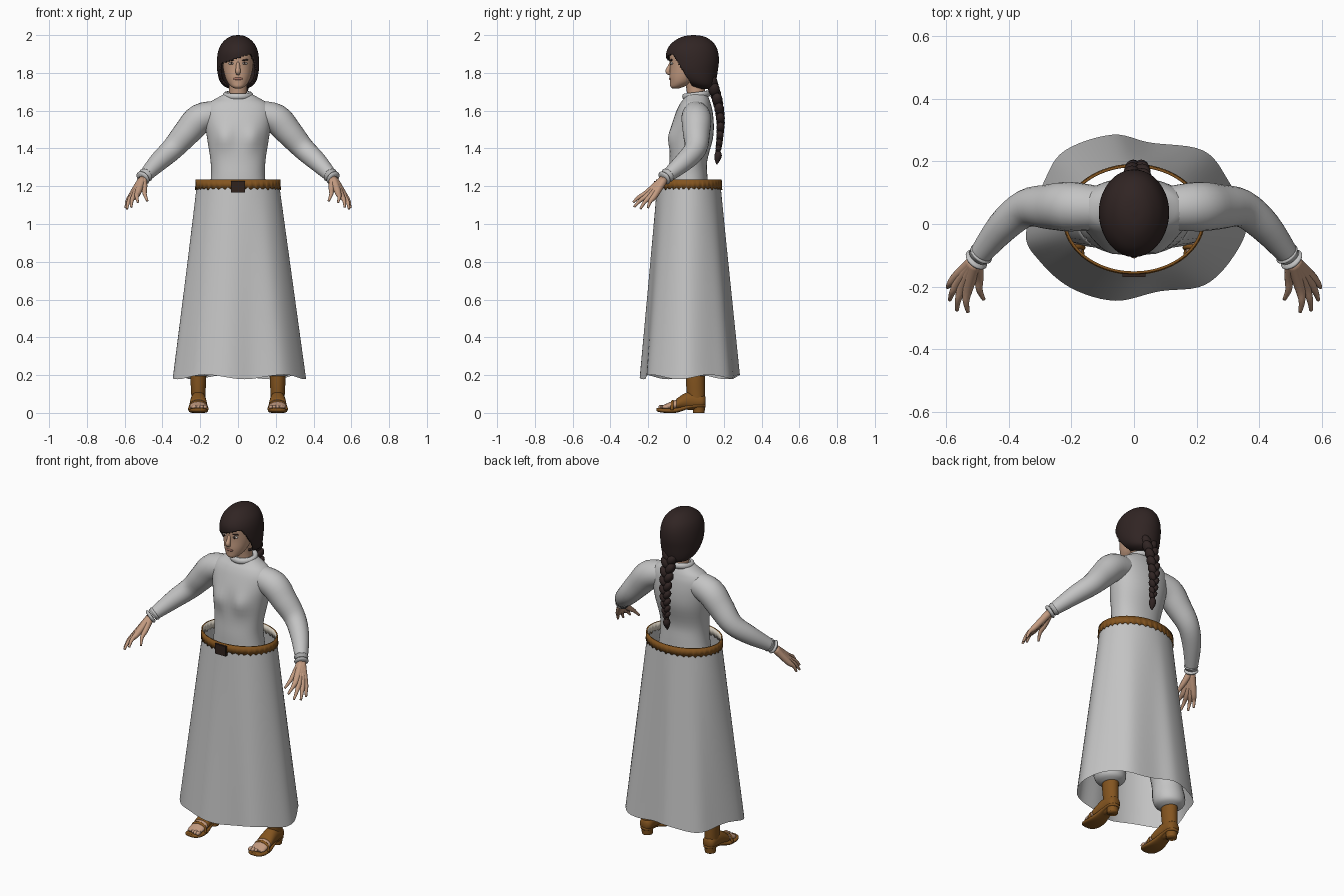
import bpy, bmesh, math
from mathutils import Vector, Matrix

if "Cube" in bpy.data.objects:
    bpy.data.objects.remove(bpy.data.objects["Cube"])

TAU = 2 * math.pi


def material(name, *rgb):
    m = bpy.data.materials.new(name)
    m.diffuse_color = (*rgb, 1)
    m.use_nodes = True
    m.node_tree.nodes["Principled BSDF"].inputs["Base Color"].default_value = m.diffuse_color
    return m


CLOTH = material("grey cloth", 0.55, 0.55, 0.55)
SKIN = material("skin", 0.55, 0.33, 0.22)
HAIR = material("dark brown hair", 0.03, 0.018, 0.017)
LEATHER = material("brown leather", 0.23, 0.09, 0.014)
LINING = material("cream lining", 0.72, 0.66, 0.56)
BUCKLE = material("dark buckle", 0.03, 0.016, 0.012)
LIP = material("lips", 0.36, 0.16, 0.12)
EYE = material("eye white", 0.7, 0.66, 0.62)


def finish(name, bm, mat, smooth=True):
    bmesh.ops.recalc_face_normals(bm, faces=bm.faces)
    me = bpy.data.meshes.new(name)
    for f in bm.faces:
        f.smooth = smooth
    bm.to_mesh(me)
    bm.free()
    me.materials.append(mat)
    ob = bpy.data.objects.new(name, me)
    bpy.context.collection.objects.link(ob)
    return ob


def spline(pts, n=4, closed=False):
    """Catmull-Rom through tuples of any length."""
    out, k = [], len(pts)
    get = (lambda i: pts[i % k]) if closed else (lambda i: pts[max(0, min(k - 1, i))])
    for i in range(k if closed else k - 1):
        p = [get(i + j) for j in (-1, 0, 1, 2)]
        for s in range(n):
            t = s / n
            out.append(tuple(0.5 * (2 * b + (c - a) * t + (2 * a - 5 * b + 4 * c - d) * t * t
                                    + (3 * b - a - 3 * c + d) * t ** 3) for a, b, c, d in zip(*p)))
    return out if closed else out + [tuple(pts[-1])]


def skin_rows(name, rows, mat, caps=True, wrap=False):
    """Surface through closed rows of points."""
    bm = bmesh.new()
    vs = [[bm.verts.new(p) for p in r] for r in rows]
    n = len(rows[0])
    for a, b in zip(vs, vs[1:] + (vs[:1] if wrap else [])):
        for i in range(n):
            bm.faces.new((a[i], a[(i + 1) % n], b[(i + 1) % n], b[i]))
    if caps:
        bm.faces.new(vs[0])
        bm.faces.new(vs[-1])
    return finish(name, bm, mat)


def loft(name, rings, mat, axis="z", seg=32, power=1.0, warp=None):
    """Rings are (position, x centre, x radius, other centre, other radius)."""
    rows = []
    for t, cx, rx, cb, rb in spline(rings):
        row = []
        for i in range(seg):
            c, s = math.cos(TAU * i / seg), math.sin(TAU * i / seg)
            x = cx + rx * math.copysign(abs(c) ** power, c)
            b = cb + rb * math.copysign(abs(s) ** power, s)
            p = (x, b, t) if axis == "z" else (x, t, b)
            row.append(warp(*p) if warp else p)
        rows.append(row)
    return skin_rows(name, rows, mat)


def tube(name, pts, mat, seg=16):
    """Points are (x, y, z, radius)."""
    path, rows = spline(pts), []
    for i, p in enumerate(path):
        d = Vector(path[min(i + 1, len(path) - 1)][:3]) - Vector(path[max(i - 1, 0)][:3])
        d.normalize()
        u = d.cross(Vector((0.3, 0.9, 0.3))).normalized()
        v = d.cross(u)
        rows.append([Vector(p[:3]) + p[3] * (u * math.cos(TAU * k / seg) + v * math.sin(TAU * k / seg))
                     for k in range(seg)])
    return skin_rows(name, rows, mat)


def ball(name, loc, size, mat, turn=0.0, seg=16):
    bm = bmesh.new()
    bmesh.ops.create_uvsphere(bm, u_segments=seg, v_segments=seg // 2 + 2, radius=1)
    bm.transform(Matrix.Translation(loc) @ Matrix.Rotation(turn, 4, "Y") @ Matrix.Diagonal((*size, 1)))
    return finish(name, bm, mat)


def box(name, loc, size, mat):
    bm = bmesh.new()
    bmesh.ops.create_cube(bm, size=1)
    bm.transform(Matrix.Translation(loc) @ Matrix.Diagonal((*size, 1)))
    return finish(name, bm, mat, False)


# Skirt: open sheet from oval waist to wavy hem
hem = spline([(.36, .01), (.30, .14), (.22, .235), (.05, .26), (-.07, .285), (-.22, .235), (-.285, .14),
              (-.345, -.03), (-.30, -.12), (-.20, -.205), (-.06, -.245), (.08, -.215), (.225, -.195),
              (.32, -.10)], 6, True)
rows = []
for k in range(13):
    t, row = k / 12, []
    for x, y in hem:
        a = math.atan2((y - .015) / .265, x / .35)
        wx, wy = .218 * math.cos(a), .015 + .168 * math.sin(a)
        drop = .19 - .012 * math.cos(5 * a + 1)
        row.append((wx + (x - wx) * t, wy + (y - wy) * t, 1.21 + (drop - 1.21) * t))
    rows.append(row)
skin_rows("skirt", rows, CLOTH, caps=False)

# Belt: scalloped band with pale inside
N = 144


def oval(grow, z, wave=0):
    return [((.216 + grow) * math.cos(TAU * i / N), .015 + (.166 + grow) * math.sin(TAU * i / N),
             z + wave * abs(math.sin(20 * TAU * i / N))) for i in range(N)]


belt = skin_rows("belt", [oval(.008, 1.235), oval(.011, 1.18, .014), oval(0, 1.18, .014), oval(0, 1.235)],
                 LEATHER, caps=False, wrap=True)
belt.data.materials.append(LINING)
for f in belt.data.polygons:
    inward = f.normal.x * f.center.x + f.normal.y * (f.center.y - .015)
    f.material_index = 1 if inward < -.05 and abs(f.normal.z) < .5 else 0
box("buckle", (0, -.160, 1.197), (.072, .018, .06), BUCKLE)


# Bodice
def bust(x, y, z):
    if y < 0:
        y -= .022 * math.exp(-((abs(x) - .075) / .05) ** 2 - ((z - 1.455) / .06) ** 2)
    return (x, y, z)


loft("bodice", [(.90, 0, .185, .02, .12), (1.05, 0, .172, .015, .11), (1.23, 0, .145, .01, .105),
                (1.33, 0, .145, .012, .10), (1.45, 0, .163, .03, .112), (1.53, 0, .175, .037, .11),
                (1.60, 0, .178, .045, .095), (1.64, 0, .155, .05, .08), (1.665, 0, .115, .055, .066),
                (1.69, 0, .07, .055, .055)], CLOTH, seg=48, power=.9, warp=bust)
# Rolled collar
rows = []
for i in range(10):
    a = TAU * i / 10
    r, h = .066 + .015 * math.cos(a), 1.682 + .017 * math.sin(a)
    rows.append([(r * math.cos(TAU * k / 32), .055 + .93 * r * math.sin(TAU * k / 32),
                  h + .008 * math.sin(TAU * k / 32)) for k in range(32)])
skin_rows("collar", rows, CLOTH, caps=False, wrap=True)

# Neck and head
tube("neck", [(0, .06, 1.65, .052), (0, .05, 1.72, .048), (0, .04, 1.80, .052)], SKIN, 24)
loft("head", [(1.718, 0, .018, -.055, .018), (1.728, 0, .036, -.045, .038), (1.75, 0, .055, -.025, .060),
              (1.78, 0, .068, -.01, .077), (1.82, 0, .078, .005, .090), (1.86, 0, .082, .012, .098),
              (1.90, 0, .083, .015, .102), (1.94, 0, .075, .02, .092), (1.97, 0, .045, .025, .055)], SKIN)
tube("nose", [(0, -.078, 1.857, .008), (0, -.088, 1.83, .011), (0, -.096, 1.808, .014),
              (0, -.084, 1.795, .010)], SKIN, 12)
ball("mouth", (0, -.082, 1.769), (.024, .008, .008), LIP)
for s in (-1, 1):
    ball("eye", (s * .034, -.075, 1.850), (.016, .009, .007), EYE)
    ball("iris", (s * .034, -.081, 1.850), (.007, .005, .007), BUCKLE, seg=12)
    ball("eyebrow", (s * .036, -.077, 1.868), (.021, .008, .004), HAIR, s * -.1)

# Hair cap with swept fringe, opened over the face
hair = loft("hair", [(1.715, 0, .04, .095, .035), (1.73, 0, .075, .085, .065), (1.76, 0, .098, .06, .10),
                     (1.81, 0, .110, .04, .128), (1.86, 0, .112, .036, .138), (1.91, 0, .106, .033, .137),
                     (1.95, 0, .090, .035, .118), (1.98, 0, .062, .038, .083), (1.995, 0, .034, .04, .046),
                     (2.0, 0, .005, .04, .006)], HAIR, seg=64)
bm = bmesh.new()
bm.from_mesh(hair.data)
bmesh.ops.subdivide_edges(bm, edges=[e for e in bm.edges if min(v.co.y for v in e.verts) < .04],
                          cuts=1, use_grid_fill=True)
gone = []
for f in bm.faces:
    x, y, z = f.calc_center_median()
    if y < .015 + (1.76 - z) * .62 and z < 1.878 + .32 * x:
        gone.append(f)
bmesh.ops.delete(bm, geom=gone, context="FACES")
for f in bm.faces:
    f.smooth = True
bm.to_mesh(hair.data)
bm.free()
sol = hair.modifiers.new("thickness", "SOLIDIFY")
sol.thickness, sol.offset = .012, -1

# Braid: alternating locks, tie and tuft
path = spline([(.01, .135, 1.75), (.01, .165, 1.66), (.01, .182, 1.56), (.01, .180, 1.47), (.01, .172, 1.40)], 4)
for i, p in enumerate(path):
    s, r = (-1) ** i, .040 - .0013 * i
    ball("braid_lock", (p[0] + s * r * .45, p[1], p[2]), (r * .68, r * .80, r * 1.05), HAIR, s * .55)
ball("braid_tie", (.01, .170, 1.388), (.014, .014, .012), BUCKLE)
tube("braid_tuft", [(.01, .170, 1.39, .010), (.01, .170, 1.365, .020), (.01, .166, 1.34, .015),
                    (.01, .163, 1.315, .002)], HAIR, 12)

fingers = {"index": ((.53, -.205, 1.165), (.53, -.28, 1.115)),
           "middle": ((.545, -.197, 1.155), (.565, -.275, 1.09)),
           "ring": ((.558, -.183, 1.15), (.588, -.242, 1.08)),
           "little": ((.565, -.167, 1.148), (.595, -.202, 1.085)),
           "thumb": ((.495, -.172, 1.185), (.48, -.24, 1.122))}
for s in (-1, 1):
    # Sleeves and cuffs
    tube("sleeve", [(s * .10, .05, 1.585, .068), (s * .20, .055, 1.558, .079), (s * .27, .055, 1.485, .072),
                    (s * .345, .05, 1.40, .060), (s * .42, -.01, 1.33, .051),
                    (s * .497, -.105, 1.25, .034)], CLOTH, 24)
    for d in (0, 1):
        x, y, z = .483 + .015 * d, -.09 - .018 * d, 1.264 - .015 * d
        tube("cuff", [(s * x, y, z, .032), (s * (x + .005), y - .006, z - .005, .040),
                      (s * (x + .010), y - .012, z - .010, .032)], CLOTH, 20)
    # Hands
    for name, (k, t) in fingers.items():
        w = Vector((.503, -.112, 1.243)).lerp(Vector(k), .08)
        m = Vector(k).lerp(Vector(t), .5) + Vector((.006, -.004, .004))
        r = .017 if name != "thumb" else .015
        tube(name + "_finger", [(s * w.x, w.y, w.z, .022), (s * k[0], k[1], k[2], r),
                                (s * m.x, m.y, m.z, .0105), (s * t[0], t[1], t[2], .006)], SKIN, 12)
    # Gathered trouser legs
    f = s * .21
    loft("trouser_leg", [(.195, f, .045, .05, .05), (.215, f, .078, .05, .08), (.26, f, .090, .045, .09),
                         (.36, s * .20, .080, .035, .085), (.60, s * .15, .085, .02, .09),
                         (.98, s * .09, .09, .02, .10)], CLOTH, seg=24)
    # Ankle boot with open toe
    loft("boot_shaft", [(.05, f, .036, .055, .044), (.11, f, .038, .052, .048), (.16, f, .041, .050, .050),
                        (.23, f, .043, .050, .052)], LEATHER, seg=24)
    loft("boot_upper", [(.103, f, .020, .06, .025), (.085, f, .037, .06, .04), (.03, f, .040, .065, .050),
                        (-.01, f, .043, .060, .042), (-.05, f, .047, .045, .030)], LEATHER, "y", 24)
    loft("foot", [(.05, f, .03, .06, .03), (-.04, f, .043, .046, .027), (-.08, f, .044, .038, .021),
                  (-.11, f, .043, .032, .014), (-.125, f, .038, .030, .010)], SKIN, "y", 24)
    for i in range(5):
        q = (i - 2) * .018
        ball("toe", (f + s * q, -.128 + .008 * max(i - 1, 0), .031),
             (.012 - .001 * i, .019, .012 - .001 * i), SKIN, seg=12)
    loft("sole", [(.104, f, .018, .038, .008), (.08, f, .036, .038, .010), (.02, f, .036, .034, .011),
                  (-.05, f, .048, .014, .013), (-.11, f, .051, .012, .012), (-.145, f, .040, .016, .011),
                  (-.156, f, .020, .018, .008)], LEATHER, "y", 24, .7)
    loft("boot_heel", [(0, f, .030, .068, .030), (.02, f, .031, .069, .031), (.042, f, .034, .068, .034)],
         LEATHER, seg=20)
    tube("toe_strap", [(f - .048, -.075, .015, .008), (f - .034, -.072, .048, .009), (f, -.07, .060, .009),
                       (f + .034, -.072, .048, .009), (f + .048, -.075, .015, .008)], LEATHER, 10)
